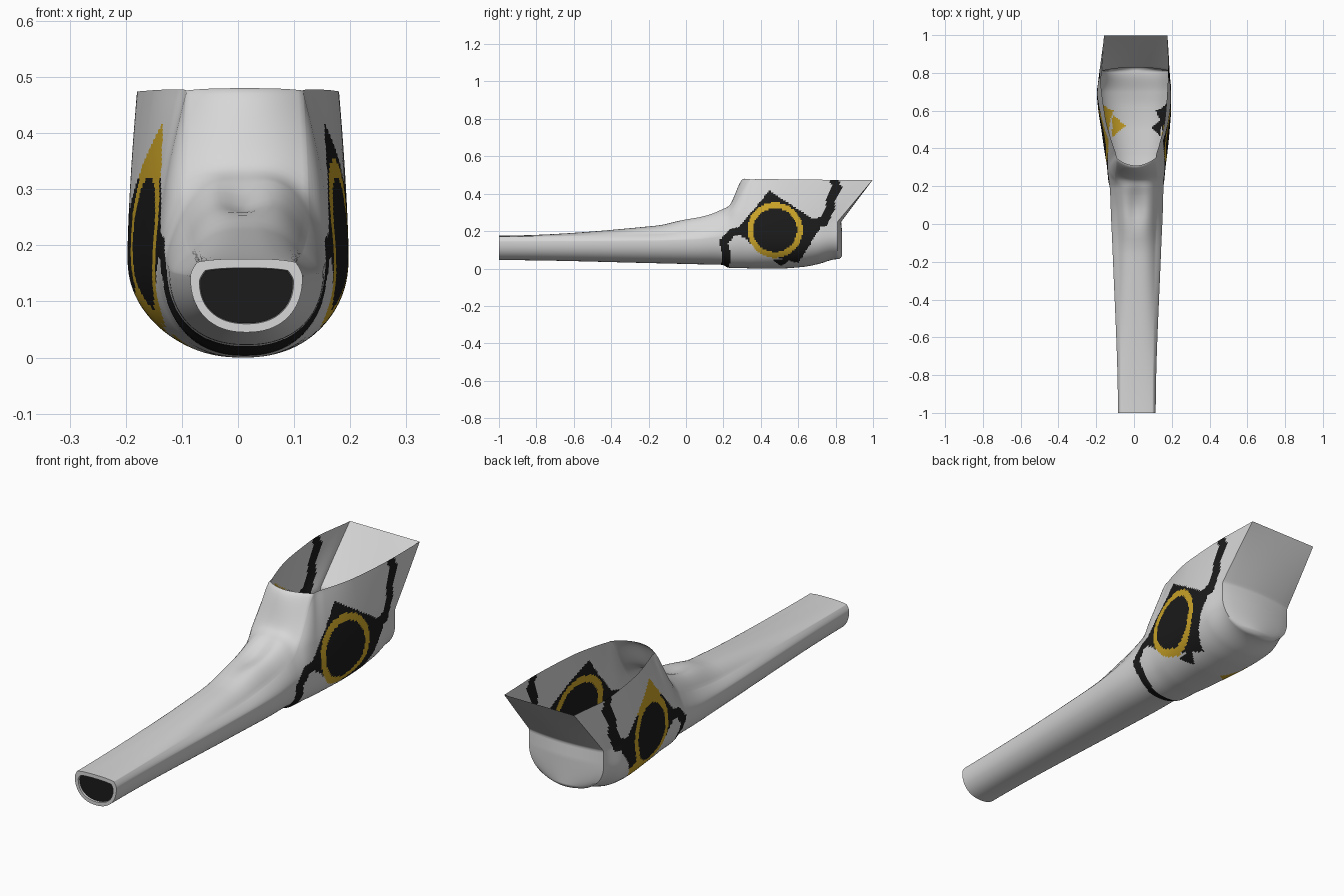
import bpy, bmesh, math
from mathutils import Vector

cube = bpy.data.objects.get("Cube")
if cube:
    bpy.data.objects.remove(cube)


def material(name, rgb):
    m = bpy.data.materials.new(name)
    m.use_nodes = True
    m.diffuse_color = (*rgb, 1)
    m.node_tree.nodes["Principled BSDF"].inputs["Base Color"].default_value = (*rgb, 1)
    return m


grey = material("pale grey", (0.68, 0.68, 0.68))
black = material("soft black", (0.011, 0.011, 0.011))
gold = material("dark gold", (0.62, 0.385, 0.022))
GREY, BLACK, GOLD = range(3)

# Key sections along the pipe:
# y, centre x, widest half, top half, bottom z, widest z, top z, top arch, backward lean
KEYS = [
    (-1.0, .015, .100, .088, .045, .145, .170, .006, 0),
    (-.15, .015, .128, .098, .028, .150, .185, .045, 0),
    (.05, .015, .137, .106, .023, .155, .210, .072, 0),
    (.19, .014, .142, .113, .020, .170, .255, .066, 0),
    (.23, .012, .148, .113, .004, .172, .290, .048, 0),
    (.31, .012, .156, .104, .002, .180, .476, .004, 0),
    (.37, .011, .165, .118, .000, .180, .478, 0, 0),
    (.50, .008, .181, .150, .000, .180, .477, 0, .01),
    (.62, .003, .194, .172, .008, .180, .475, 0, .06),
    (.70, .000, .197, .180, .022, .180, .474, 0, .10),
    (.81, .009, .180, .168, .050, .190, .472, 0, .185),
]
SIDE, UNDER, TOP = 34, 56, 24


def lerp_table(t, pts):
    for (a, p), (b, q) in zip(pts, pts[1:]):
        if a <= t <= b:
            return p + (q - p) * (t - a) / (b - a)
    return None


def slope(i, c):
    """Monotone tangent of column c at key i."""
    if i in (0, len(KEYS) - 1):
        return 0
    d = [(KEYS[j + 1][c] - KEYS[j][c]) / (KEYS[j + 1][0] - KEYS[j][0]) for j in (i - 1, i)]
    return 2 * d[0] * d[1] / (d[0] + d[1]) if d[0] * d[1] > 0 else 0


def section(y):
    i = max(k for k in range(len(KEYS) - 1) if KEYS[k][0] <= y + 1e-6)
    a, b = KEYS[i], KEYS[i + 1]
    h = b[0] - a[0]
    t = (y - a[0]) / h
    out = [y]
    for c in range(1, 9):
        out.append(a[c] * (1 + 2 * t) * (1 - t) ** 2 + b[c] * t * t * (3 - 2 * t)
                   + h * t * (1 - t) * (slope(i, c) * (1 - t) - slope(i + 1, c) * t))
    return out


def u_points(s):
    """Left edge, down under the belly and up to the right edge."""
    y, cx, w, wt, zb, zm, zt, arch, lean = s
    half = []
    for k in range(SIDE):
        u = 1 - k / SIDE
        half.append((w - (w - wt) * u ** 1.5, zm + (zt - zm) * u))
    for k in range(UNDER // 2 + 1):
        a = math.pi / 2 * k / (UNDER // 2)
        half.append((w * max(math.cos(a), 0) ** .88, zm - (zm - zb) * math.sin(a) ** .88))
    pts = [(-x, z) for x, z in half] + [(x, z) for x, z in half[-2::-1]]
    return [Vector((cx + x, y + lean * max(0, (z - .25) / .22), z)) for x, z in pts]


def top_points(s):
    y, cx, w, wt, zb, zm, zt, arch, lean = s
    return [Vector((cx + wt * t, y, zt + arch * (1 - abs(t) ** 3)))
            for t in (-1 + 2 * k / TOP for k in range(TOP + 1))]


def add_sheet(bm, rows):
    grid = [[bm.verts.new(p) for p in row] for row in rows]
    for r, q in zip(grid, grid[1:]):
        for k in range(len(r) - 1):
            bm.faces.new((r[k], r[k + 1], q[k + 1], q[k]))


def span(a, b, n):
    return [a + (b - a) * k / n for k in range(n)]


def warp(co):
    """Round the front of the rim and hollow the top of the stem before it."""
    x, y, z = co.x - .01, co.y, co.z
    if -.08 < y < .26 and z > .17:
        co.z -= .025 * math.exp(-x * x / .002) * math.sin(math.pi * (y + .08) / .34) ** 2
    if .2 < y < .55 and z > .3:
        fade = min(1, (.55 - y) / .24)
        co.y += .045 * min(1, (x / .11) ** 2) * min(1, (z - .3) / .17) * fade


# Painted decoration on the bowl, in side coordinates (y, z)
UPPER = [(.265, .20), (.40, .36), (.445, .42), (.53, .36), (.72, .24)]
LOWER = [(.265, .20), (.40, .09), (.52, .05), (.60, .03), (.72, .22)]
ARM = [(.29, .20), (.25, .195), (.20, .14), (.215, .08), (.21, 0)]
STRIPE = [(.65, .24), (.735, .25), (.77, .32), (.775, .38), (.81, .43), (.79, .48)]


def near(p, path, width):
    for a, b in zip(path, path[1:]):
        a, d = Vector(a), Vector(b) - Vector(a)
        t = min(1, max(0, (p - a).dot(d) / d.length_squared))
        if (p - a - d * t).length < width:
            return True
    return False


def paint(c):
    p = Vector((c.y, c.z))
    left = c.x < 0
    if c.y < .15 or c.y > .85:
        return GREY
    r = (p - Vector((.476, .205))).length
    if r < .117:
        return BLACK if abs(c.x) > .08 else GREY
    if r < .148 and c.z > .05:
        return GOLD
    # Small tips of the decoration reaching onto the floor of the bowl
    if left and c.z < .05 and c.x > -.115 and abs(c.y - .52) < (-c.x - .045) * .9:
        return GOLD
    if c.z < .05 and .095 < c.x < .15 and abs(c.y - .51) < c.x - .095:
        return BLACK
    if near(p, ARM, .022) or near(p, STRIPE, .024):
        return BLACK
    hi, lo = lerp_table(c.y, UPPER), lerp_table(c.y, LOWER)
    if hi is not None and lo < c.z < hi:
        return GOLD if left and (c.z > .32 or c.z < .12) else BLACK
    return GREY


def finish(bm, name, smooth=True):
    bmesh.ops.remove_doubles(bm, verts=bm.verts, dist=1e-5)
    bmesh.ops.recalc_face_normals(bm, faces=bm.faces)
    me = bpy.data.meshes.new(name)
    bm.to_mesh(me)
    bm.free()
    for m in (grey, black, gold):
        me.materials.append(m)
    ob = bpy.data.objects.new(name, me)
    bpy.context.collection.objects.link(ob)
    if smooth:
        bpy.ops.object.select_all(action='DESELECT')
        ob.select_set(True)
        bpy.context.view_layer.objects.active = ob
        bpy.ops.object.shade_smooth_by_angle(angle=math.radians(60))


# Stem and bowl: one thin shell, open at the top of the bowl
bm = bmesh.new()
closed = [section(y) for y in span(-1, .15, 30) + span(.15, .31, 22) + [.31]]
opened = [section(y) for y in span(.31, .81, 70) + [.81]]
add_sheet(bm, [u_points(s) for s in closed + opened[1:]])
add_sheet(bm, [top_points(s) for s in closed])

# Back wall of the bowl, bulging low down, joining both ends of the last section
edge = u_points(opened[-1])
mid = len(edge) // 2
wall = []
for k in range(mid):
    a, b = edge[k], edge[-1 - k]
    bulge = .025 * min(1, (b.x - a.x) / .2) * min(1, k / SIDE)
    wall.append([a.lerp(b, t / 16) + Vector((0, bulge * math.sin(math.pi * t / 16) ** .8, 0))
                 for t in range(17)])
add_sheet(bm, wall)
low = [bm.verts.new(p) for p in wall[-1]]
tip = bm.verts.new(edge[mid])
for a, b in zip(low, low[1:]):
    bm.faces.new((a, b, tip))
for v in bm.verts:
    warp(v.co)
for f in bm.faces:
    f.material_index = paint(f.calc_center_median())
finish(bm, "pipe_shell")

# Mouthpiece end: pale rim with a dark bore
outline = u_points(closed[0]) + top_points(closed[0])[-2:0:-1]
centre = Vector((.016, -1, .108))


def ring(sx, sz, y):
    return [Vector((centre.x + (p.x - centre.x) * sx, y, centre.z + (p.z - centre.z) * sz))
            for p in outline + outline[:1]]


bm = bmesh.new()
add_sheet(bm, [ring(1, 1, -1), ring(.84, .76, -1), ring(.82, .74, -.99)])
finish(bm, "mouthpiece_rim")

bm = bmesh.new()
bm.faces.new([bm.verts.new(p) for p in ring(.83, .75, -.992)[:-1]]).material_index = BLACK
finish(bm, "mouthpiece_bore", smooth=False)
